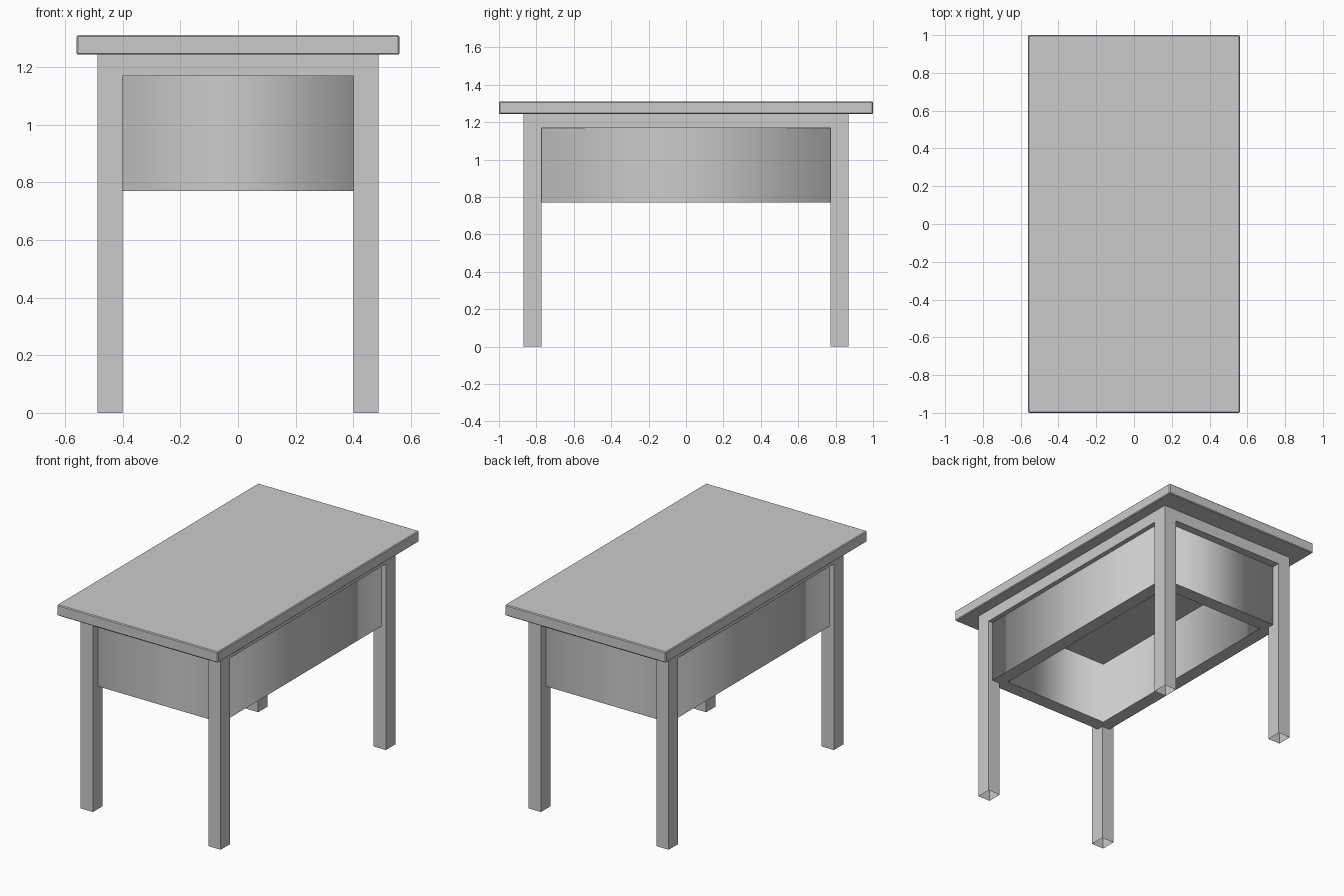
import bpy, bmesh
from mathutils import Vector

if "Cube" in bpy.data.objects:
    bpy.data.objects.remove(bpy.data.objects["Cube"])


def box(name, lo, hi, drop_ends=False):
    """Axis-aligned box from corner lo to corner hi; optionally open at both z ends."""
    lo, hi = Vector(lo), Vector(hi)
    bm = bmesh.new()
    bmesh.ops.create_cube(bm, size=1)
    for v in bm.verts:
        v.co = Vector((lo[i] + (hi[i] - lo[i]) * (v.co[i] + 0.5) for i in range(3)))
    if drop_ends:
        ends = [f for f in bm.faces if abs(f.normal.z) > 0.9]
        bmesh.ops.delete(bm, geom=ends, context='FACES_ONLY')
    mesh = bpy.data.meshes.new(name)
    bm.to_mesh(mesh)
    bm.free()
    obj = bpy.data.objects.new(name, mesh)
    bpy.context.collection.objects.link(obj)
    return obj


LX, LY = 0.487, 0.868      # outer faces of the legs
IX, IY = 0.401, 0.773      # inner faces of the legs
PX, PY = 0.457, 0.817      # outer faces of the recessed panels
HX, HY = 0.372, 0.729      # inner faces of the recessed panels
RAIL, UNDER, TOP = 1.169, 1.243, 1.311

# Table top with a fine chamfer
top = box("table_top", (-0.56, -1, UNDER), (0.56, 1, TOP))
bevel = top.modifiers.new("chamfer", 'BEVEL')
bevel.width = 0.005
bevel.segments = 1

# Rail slab under the top
box("top_rail", (-LX, -LY, RAIL), (LX, LY, UNDER))

# Hollow legs, open at the bottom, mirrored to all four corners
legs = box("legs", (IX, IY, 0), (LX, LY, RAIL), drop_ends=True)
mirror = legs.modifiers.new("four_corners", 'MIRROR')
mirror.use_axis = (True, True, False)

# Recessed panels: one ring fitted between the legs, open below
outline = [(IX, PY), (IX, IY), (PX, IY)]
outer = (outline + [(x, -y) for x, y in reversed(outline)]
         + [(-x, -y) for x, y in outline] + [(-x, y) for x, y in reversed(outline)])
inner = [(HX, HY), (HX, -HY), (-HX, -HY), (-HX, HY)]
curve = bpy.data.curves.new("side_panels", 'CURVE')
curve.dimensions = '2D'
curve.fill_mode = 'BOTH'
curve.extrude = (RAIL - 0.77) / 2
for ring in (outer, inner):
    spline = curve.splines.new('POLY')
    spline.points.add(len(ring) - 1)
    for point, (x, y) in zip(spline.points, ring):
        point.co = (x, y, 0, 1)
    spline.use_cyclic_u = True
panels = bpy.data.objects.new("side_panels", curve)
panels.location.z = (RAIL + 0.77) / 2
bpy.context.collection.objects.link(panels)
